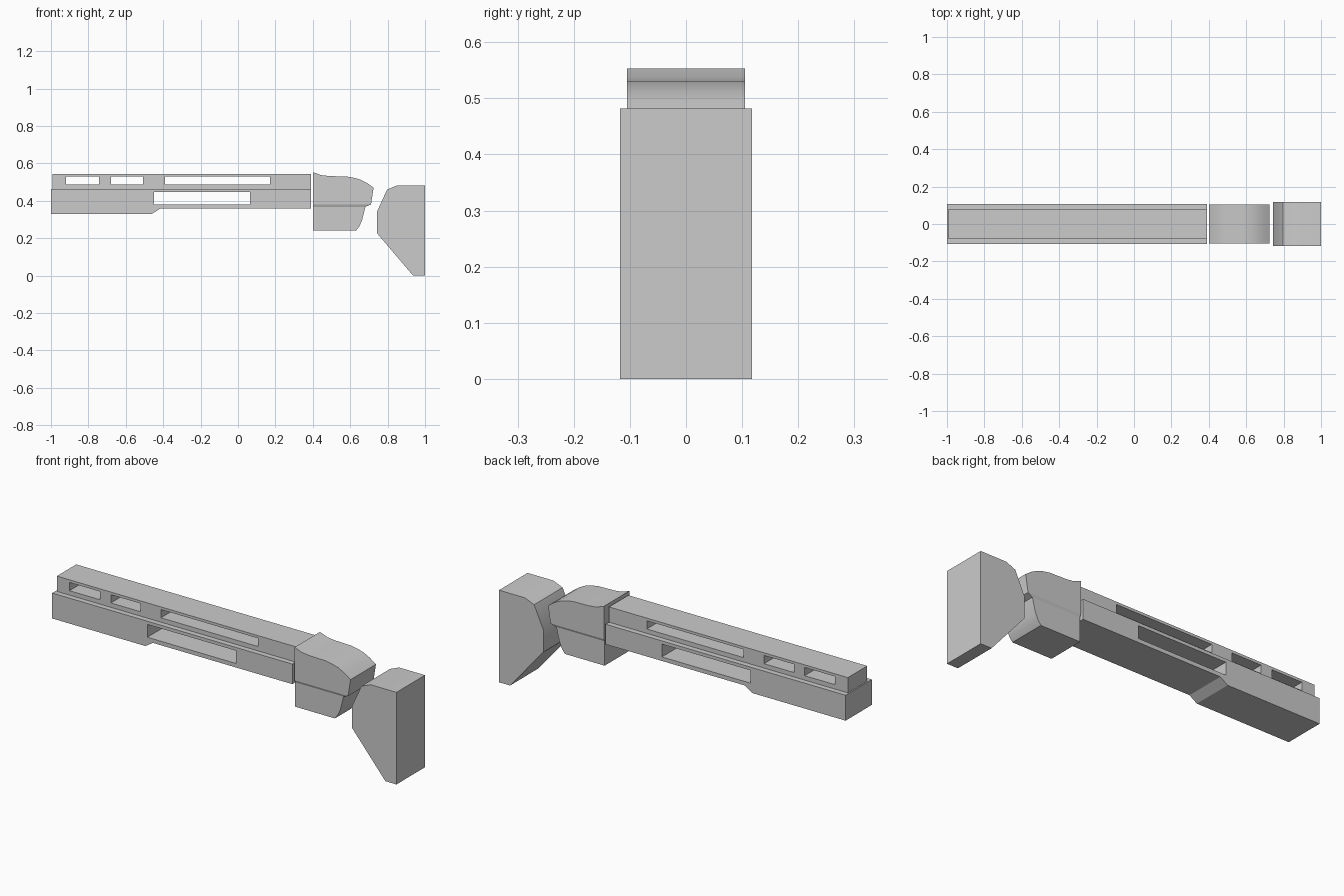
import bpy, bmesh
from math import radians

if "Cube" in bpy.data.objects:
    bpy.data.objects.remove(bpy.data.objects["Cube"])


def rect(x0, x1, z0, z1):
    return [(x0, z0), (x1, z0), (x1, z1), (x0, z1)]


def smooth(ob):
    bpy.ops.object.select_all(action='DESELECT')
    ob.select_set(True)
    bpy.context.view_layer.objects.active = ob
    bpy.ops.object.shade_smooth_by_angle(angle=radians(25))


def plate(name, outline, half, holes=()):
    """Side profile in x/z, extruded to y = +-half, with through slots."""
    cu = bpy.data.curves.new(name, 'CURVE')
    cu.dimensions, cu.fill_mode, cu.extrude = '2D', 'BOTH', half
    for loop in [outline, *holes]:
        sp = cu.splines.new('POLY')
        sp.points.add(len(loop) - 1)
        for p, (x, z) in zip(sp.points, loop):
            p.co = (x, z, 0, 1)
        sp.use_cyclic_u = True
    ob = bpy.data.objects.new(name, cu)
    bpy.context.collection.objects.link(ob)
    ob.rotation_euler.x = radians(90)
    bpy.ops.object.select_all(action='DESELECT')
    ob.select_set(True)
    bpy.context.view_layer.objects.active = ob
    bpy.ops.object.convert(target='MESH')
    ob = bpy.context.object
    bm = bmesh.new()
    bm.from_mesh(ob.data)
    bmesh.ops.remove_doubles(bm, verts=bm.verts, dist=0.0005)
    bmesh.ops.recalc_face_normals(bm, faces=bm.faces)
    bm.to_mesh(ob.data)
    bm.free()
    smooth(ob)
    return ob


# Upper rail with three slots
plate("upper_rail", rect(-0.993, 0.39, 0.463, 0.543), 0.08,
      [rect(a, b, 0.486, 0.529) for a, b in
       ((-0.92, -0.743), (-0.68, -0.508), (-0.39, 0.171))])

# Lower body with stepped underside and one long slot
plate("lower_body", [(-1, 0.33), (-0.46, 0.33), (-0.417, 0.358), (0.39, 0.358),
                     (0.39, 0.463), (-1, 0.463)], 0.108,
      [rect(-0.449, 0.064, 0.379, 0.446)])

# Rear receiver: wider upper half, slimmer lower half
plate("receiver_upper", [(0.401, 0.38), (0.711, 0.38), (0.725, 0.47), (0.69, 0.495),
                         (0.655, 0.513), (0.62, 0.523), (0.58, 0.53), (0.49, 0.532),
                         (0.445, 0.537), (0.401, 0.553)], 0.105)
plate("receiver_lower", [(0.401, 0.24), (0.631, 0.24), (0.648, 0.262), (0.663, 0.295),
                         (0.681, 0.368), (0.401, 0.368)], 0.1)

# Sloped band joining the two receiver halves
bm = bmesh.new()
rings = [[bm.verts.new((x, y, z)) for x, y in
          ((0.401, -h), (x1, -h), (x1, h), (0.401, h))]
         for z, x1, h in ((0.368, 0.681, 0.1), (0.38, 0.711, 0.105))]
for i in range(4):
    j = (i + 1) % 4
    bm.faces.new((rings[0][i], rings[0][j], rings[1][j], rings[1][i]))
me = bpy.data.meshes.new("receiver_band")
bm.to_mesh(me)
bm.free()
bpy.context.collection.objects.link(bpy.data.objects.new("receiver_band", me))

# Shoulder stock
plate("stock", [(0.743, 0.227), (0.936, 0), (1, 0), (1, 0.482), (0.85, 0.482),
                (0.797, 0.46), (0.743, 0.342)], 0.118)
